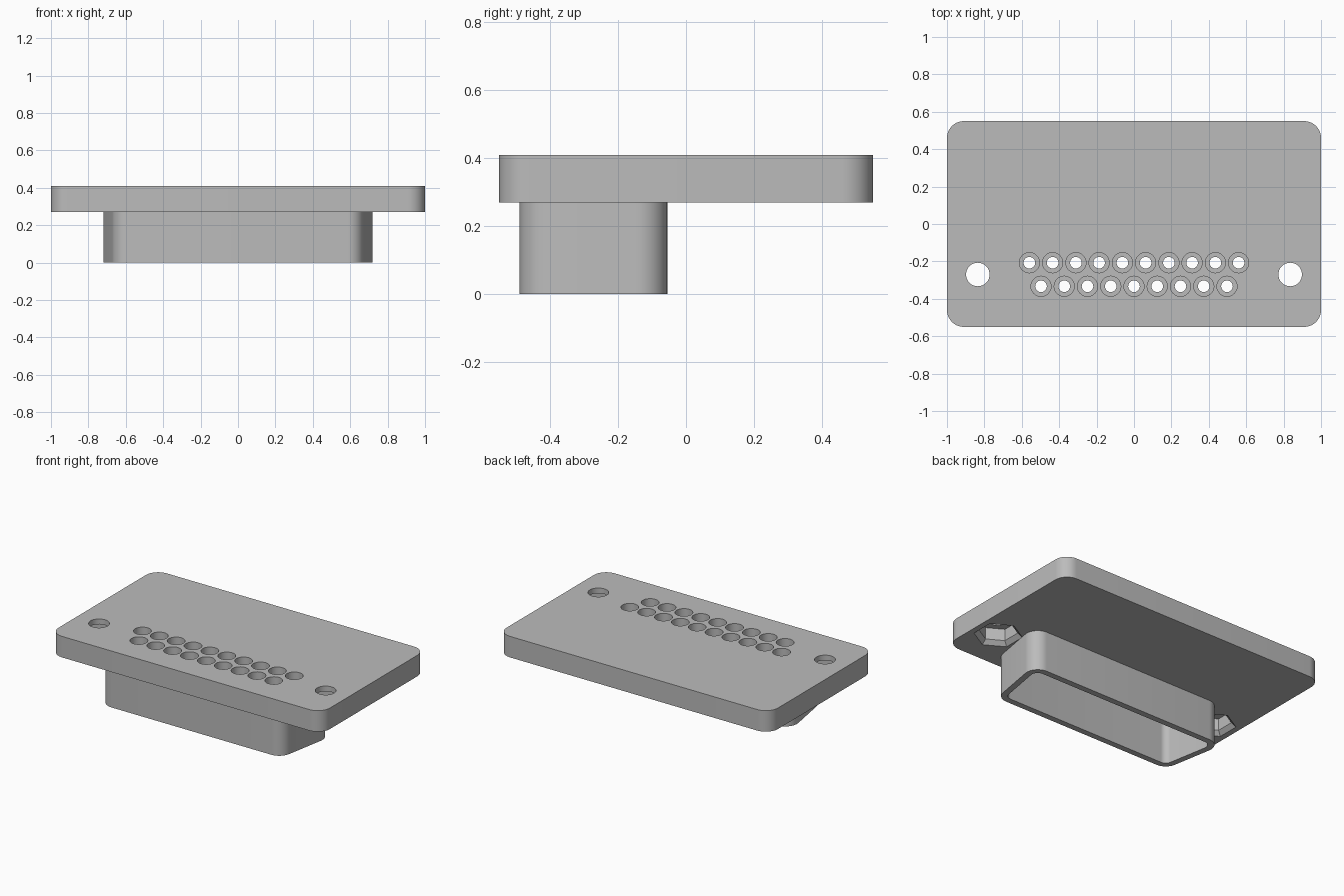
import bpy, bmesh
from math import cos, sin, pi, radians

if "Cube" in bpy.data.objects:
    bpy.data.objects.remove(bpy.data.objects["Cube"])

grey = bpy.data.materials.new("plain grey")
grey.use_nodes = True
COLOUR = (0.5, 0.5, 0.5, 1)
grey.diffuse_color = COLOUR
grey.node_tree.nodes["Principled BSDF"].inputs["Base Color"].default_value = COLOUR

BOTTOM, TOP = 0.27, 0.41          # plate heights
PIN_PITCH = 0.1243
MOUNT_X, MOUNT_Y = 0.835, -0.27


def circle(x, y, r, n=32, turn=0):
    return [(x + r * cos(turn + 2 * pi * i / n), y + r * sin(turn + 2 * pi * i / n))
            for i in range(n)]


def rounded(half_back, y_back, half_front, y_front, r, lean=0, n=12):
    """Outline round four corner centres; lean tilts the two side walls."""
    q = pi / 2
    arcs = [(half_back, y_back, -lean, q), (-half_back, y_back, q, pi + lean),
            (-half_front, y_front, pi + lean, 3 * q), (half_front, y_front, 3 * q, 4 * q - lean)]
    return [(x + r * cos(a + (b - a) * i / n), y + r * sin(a + (b - a) * i / n))
            for x, y, a, b in arcs for i in range(n + 1)]


def loft(bm, sections, closed=False):
    """Skin (outline, z) sections, capped at the ends or closed into a ring."""
    loops = [[bm.verts.new((x, y, z)) for x, y in pts] for pts, z in sections]
    pairs = list(zip(loops, loops[1:]))
    if closed:
        pairs.append((loops[-1], loops[0]))
    else:
        bm.faces.new(loops[0][::-1])
        bm.faces.new(loops[-1])
    for a, b in pairs:
        for i in range(len(a)):
            j = (i + 1) % len(a)
            bm.faces.new((a[i], a[j], b[j], b[i]))


def make(name, bm):
    bmesh.ops.recalc_face_normals(bm, faces=bm.faces)
    mesh = bpy.data.meshes.new(name)
    bm.to_mesh(mesh)
    bm.free()
    mesh.materials.append(grey)
    obj = bpy.data.objects.new(name, mesh)
    bpy.context.collection.objects.link(obj)
    return obj


def smooth(obj):
    bpy.ops.object.select_all(action='DESELECT')
    obj.select_set(True)
    bpy.context.view_layer.objects.active = obj
    bpy.ops.object.shade_smooth_by_angle(angle=radians(30))


# Flange plate
bm = bmesh.new()
outline = rounded(0.91, 0.46, 0.91, -0.46, 0.09)
loft(bm, [(outline, BOTTOM), (outline, TOP)])
plate = make("flange_plate", bm)

# Stepped pin holes, ten behind and nine in front
pins = bmesh.new()
for count, y in ((10, -0.207), (9, -0.333)):
    for i in range(count):
        x = (i - (count - 1) / 2) * PIN_PITCH
        small, wide = circle(x, y, 0.031), circle(x, y, 0.054)
        loft(pins, [(small, 0.2), (small, 0.31), (wide, 0.31), (wide, 0.5)])

# Screw holes, with chamfered hexagonal nut pockets underneath
screws, nuts = bmesh.new(), bmesh.new()
for side in (-1, 1):
    x = side * MOUNT_X
    hole = circle(x, MOUNT_Y, 0.063)
    loft(screws, [(hole, 0.2), (hole, 0.5)])
    pocket = [(0.147, 0.25), (0.147, BOTTOM), (0.118, 0.297), (0.118, 0.375)]
    loft(nuts, [(circle(x, MOUNT_Y, r, 6, pi / 2), z) for r, z in pocket])

cutters = [make("pin_cutter", pins), make("nut_cutter", nuts), make("screw_cutter", screws)]
for cutter in cutters:
    cutter.hide_render = True
    mod = plate.modifiers.new(cutter.name, 'BOOLEAN')
    mod.operation = 'DIFFERENCE'
    mod.solver = 'EXACT'
    mod.object = cutter

# Bake the cuts and drop the cutters
bpy.context.view_layer.update()
baked = bpy.data.meshes.new_from_object(
    plate.evaluated_get(bpy.context.evaluated_depsgraph_get()))
plate.modifiers.clear()
plate.data = baked
for cutter in cutters:
    bpy.data.objects.remove(cutter)
smooth(plate)

# Hollow D-shaped shell, wider at the back
bm = bmesh.new()
outer, inner = (rounded(0.635, -0.14, 0.588, -0.405, r, radians(10)) for r in (0.085, 0.045))
loft(bm, [(outer, 0), (outer, BOTTOM), (inner, BOTTOM), (inner, 0)], closed=True)
smooth(make("connector_shell", bm))
